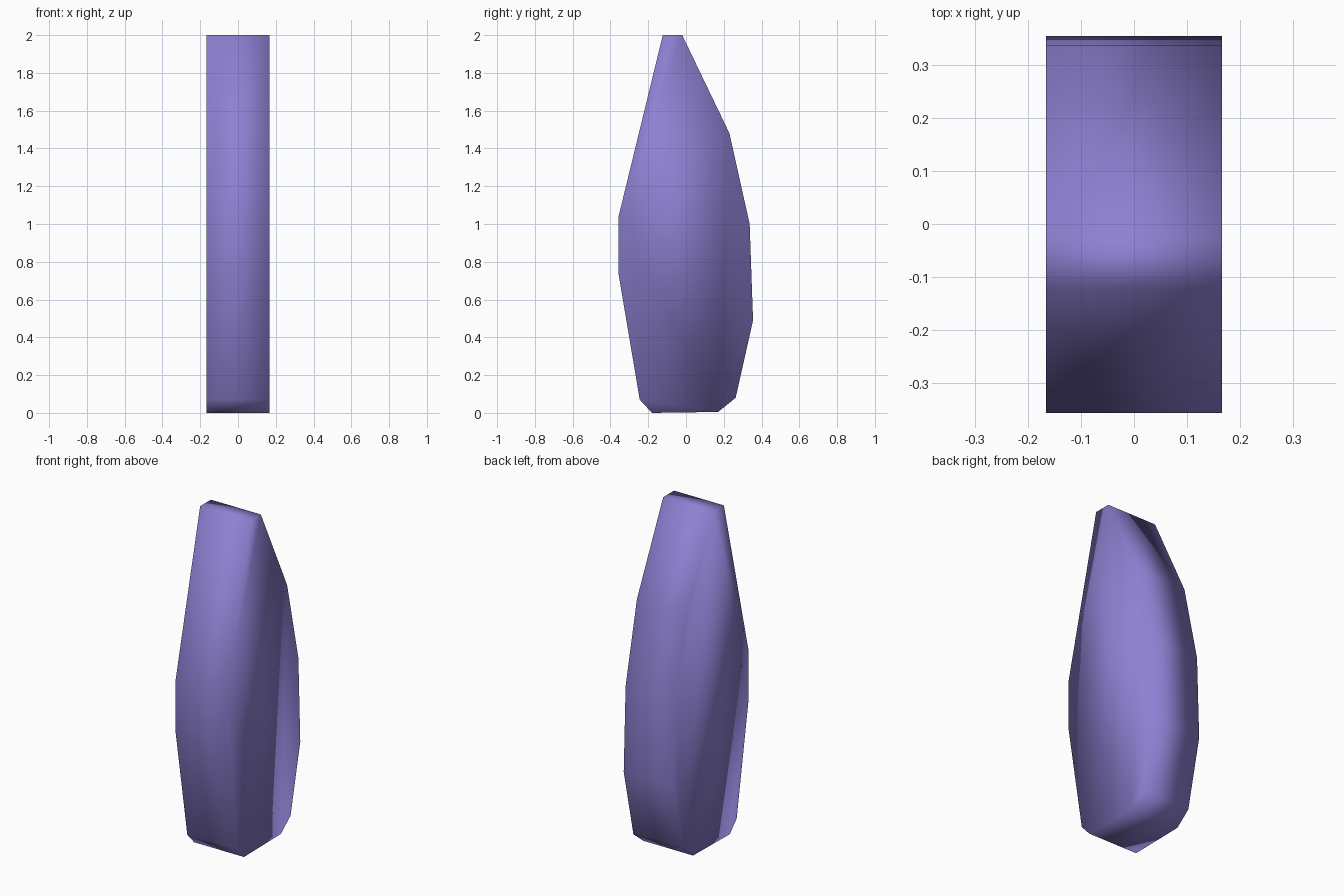
import bpy
import bmesh

cube = bpy.data.objects.get("Cube")
if cube:
    bpy.data.objects.remove(cube, do_unlink=True)

# Single violet colour
violet = bpy.data.materials.new("violet")
violet.use_nodes = True
colour = (0.27, 0.22, 0.65, 1.0)
violet.diffuse_color = colour
violet.node_tree.nodes["Principled BSDF"].inputs["Base Color"].default_value = colour

# Side outline of the slab as (y, z), starting at the top front edge
HALF_WIDTH = 0.166
OUTLINE = [
    (-0.123, 2.0), (-0.02, 2.0), (0.23, 1.48), (0.337, 1.0),
    (0.355, 0.49), (0.263, 0.08), (0.17, 0.005), (-0.18, 0.0),
    (-0.245, 0.07), (-0.357, 0.735), (-0.357, 1.04),
]

# Extrude the outline across the width
bm = bmesh.new()
side = bm.faces.new([bm.verts.new((-HALF_WIDTH, y, z)) for y, z in OUTLINE])
extruded = bmesh.ops.extrude_face_region(bm, geom=[side], use_keep_orig=True)
moved = [v for v in extruded["geom"] if isinstance(v, bmesh.types.BMVert)]
bmesh.ops.translate(bm, verts=moved, vec=(2 * HALF_WIDTH, 0, 0))
bmesh.ops.recalc_face_normals(bm, faces=bm.faces)

# Soft shading runs over every edge
for face in bm.faces:
    face.smooth = True

mesh = bpy.data.meshes.new("tapered_slab")
bm.to_mesh(mesh)
bm.free()
mesh.materials.append(violet)
slab = bpy.data.objects.new("tapered_slab", mesh)
bpy.context.collection.objects.link(slab)
